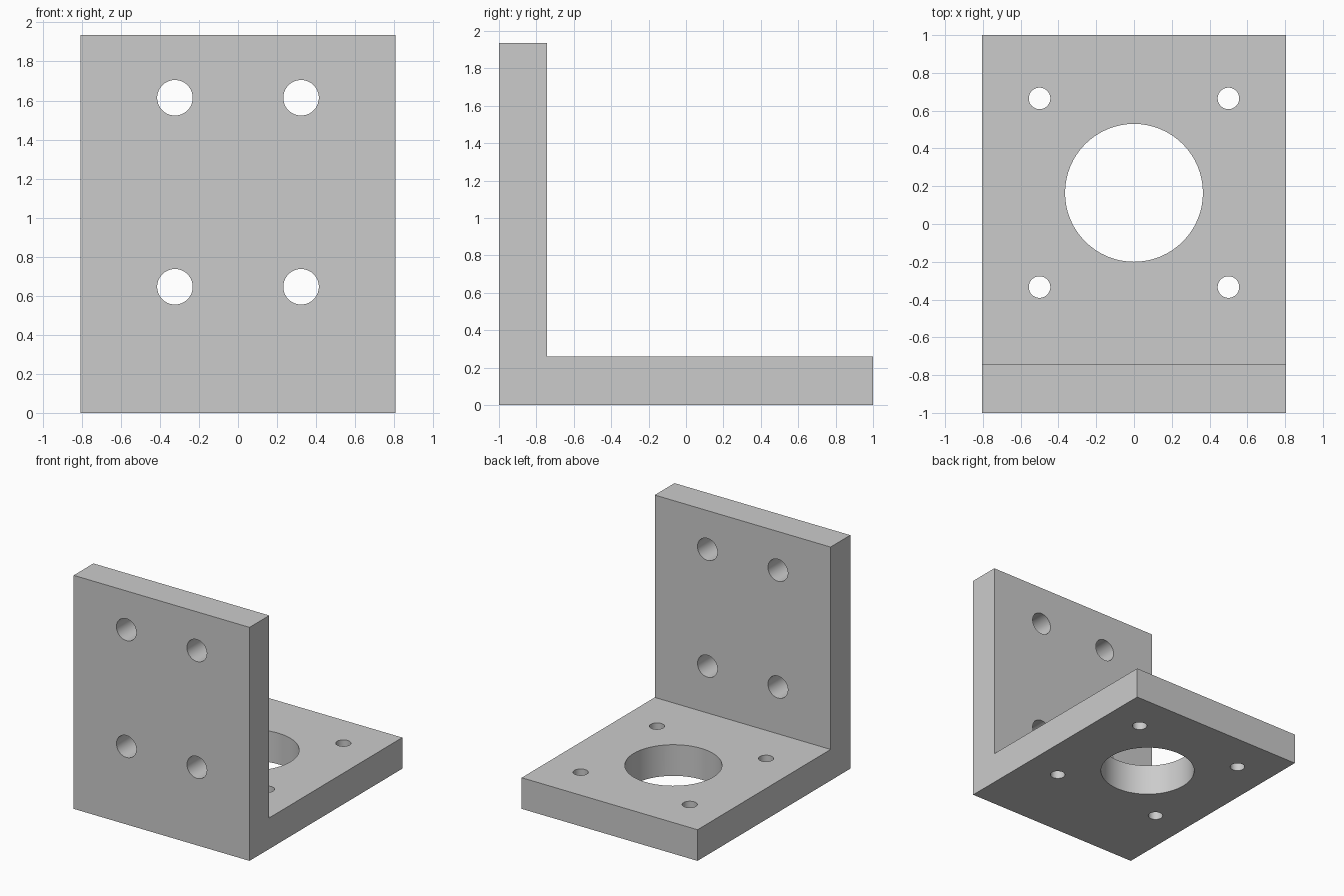
import bpy, bmesh, math
from mathutils import Matrix

cube = bpy.data.objects.get("Cube")
if cube:
    bpy.data.objects.remove(cube, do_unlink=True)

HALF_W, HEIGHT, THICK = 0.806, 1.935, 0.258

grey = bpy.data.materials.new("plain grey")
grey.use_nodes = True
colour = (0.6, 0.6, 0.6, 1)
grey.diffuse_color = colour
grey.node_tree.nodes["Principled BSDF"].inputs["Base Color"].default_value = colour


def add_object(name, bm):
    bmesh.ops.recalc_face_normals(bm, faces=bm.faces)
    mesh = bpy.data.meshes.new(name)
    bm.to_mesh(mesh)
    bm.free()
    mesh.materials.append(grey)
    obj = bpy.data.objects.new(name, mesh)
    bpy.context.collection.objects.link(obj)
    return obj


def add_drill(bm, radius, location, along_y=False):
    turn = Matrix.Rotation(math.pi / 2 if along_y else 0, 4, "X")
    bmesh.ops.create_cone(bm, cap_ends=True, segments=64, radius1=radius,
                          radius2=radius, depth=0.5,
                          matrix=Matrix.Translation(location) @ turn)


# L-shaped bracket: side profile extruded across the width
bm = bmesh.new()
profile = [(-1, 0), (1, 0), (1, THICK), (THICK - 1, THICK),
           (THICK - 1, HEIGHT), (-1, HEIGHT)]
side = bm.faces.new([bm.verts.new((-HALF_W, y, z)) for y, z in profile])
extruded = bmesh.ops.extrude_face_region(bm, geom=[side])["geom"]
bmesh.ops.translate(bm, vec=(2 * HALF_W, 0, 0),
                    verts=[v for v in extruded if isinstance(v, bmesh.types.BMVert)])
bracket = add_object("angle_bracket", bm)

# Drills: wall bolt holes, base screw holes and the large central bore
bm = bmesh.new()
for s in (-1, 1):
    for z in (0.646, 1.614):
        add_drill(bm, 0.091, (s * 0.323, THICK / 2 - 1, z), along_y=True)
    for y in (-0.334, 0.665):
        add_drill(bm, 0.057, (s * 0.5, y, THICK / 2))
add_drill(bm, 0.365, (0, 0.165, THICK / 2))
drills = add_object("hole_cutters", bm)
drills.hide_render = True

cut = bracket.modifiers.new("holes", "BOOLEAN")
cut.operation = "DIFFERENCE"
cut.solver = "EXACT"
cut.object = drills

# Apply the cut, then smooth the bores while keeping edges sharp
bpy.ops.object.select_all(action="DESELECT")
bpy.context.view_layer.objects.active = bracket
bracket.select_set(True)
bpy.ops.object.modifier_apply(modifier=cut.name)
bpy.data.objects.remove(drills, do_unlink=True)
bpy.ops.object.shade_smooth_by_angle(angle=math.radians(30))
